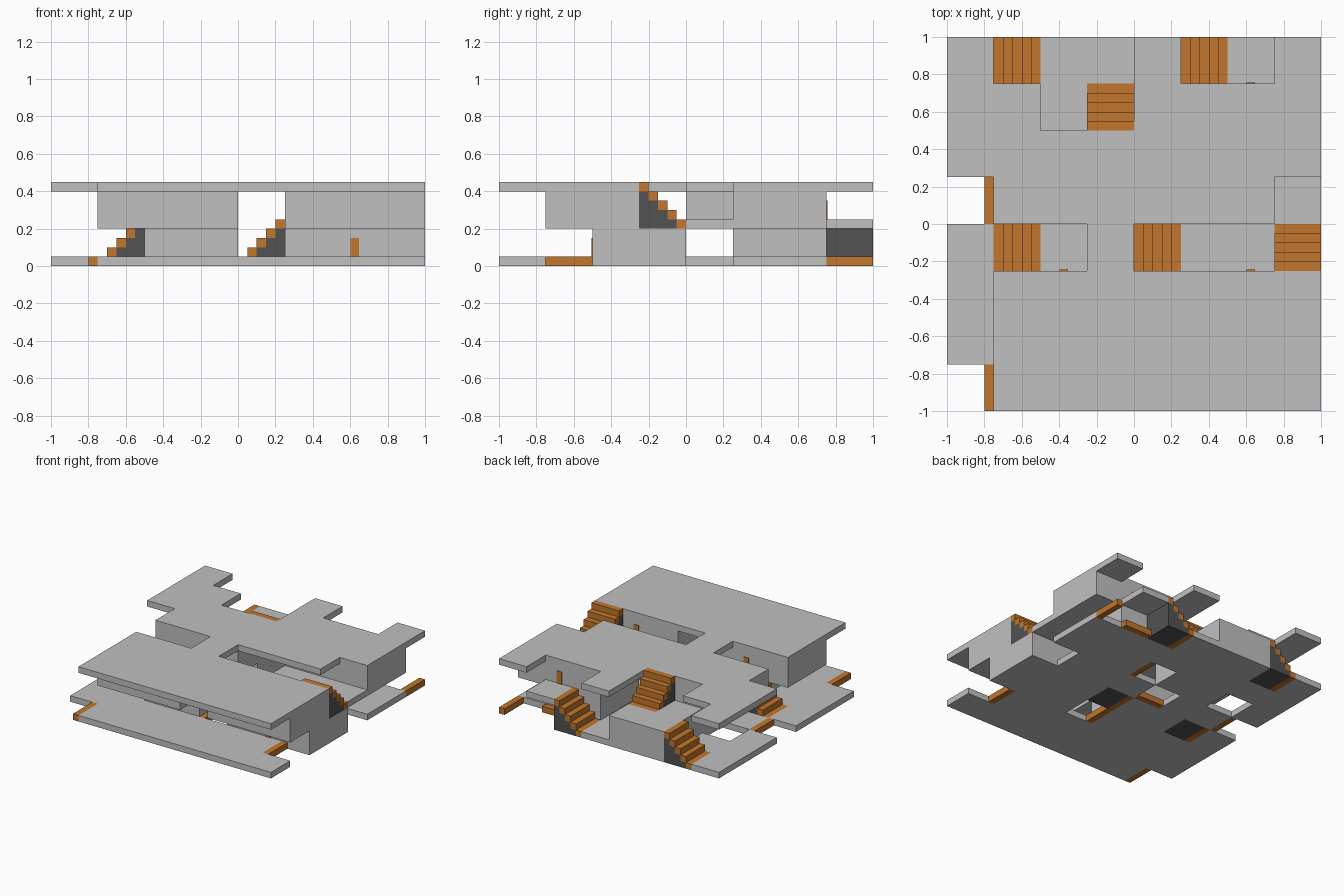
import bpy
import bmesh
from mathutils import Matrix, Vector

cube = bpy.data.objects.get("Cube")
if cube:
    bpy.data.objects.remove(cube, do_unlink=True)

CELL, STEP, STOREY = 0.25, 0.05, 0.2

# Storey plans, back row first.  # slab, B solid block, > stair up to +x,
# v stair up to -y, r / l / d single step on the +x / -x / -y side of a gap
PLANS = [
    ["#>BB#>dr",
     "##BB#BB#",
     "#.BBrBB#",
     "r##d###.",
     "#>BB>BBB",
     "##BBlBBB",
     "#######l",
     "r#######"],
    ["..##..#.",
     "..#v.BBB",
     ".BBB.BBB",
     ".BBB.###",
     "..##.##v",
     ".BBB.BBB",
     ".BBB.BBB",
     "........"],
    ["#...#..#",
     "##..####",
     "########",
     ".######.",
     "...#....",
     ".#######",
     ".#######",
     ".#######"],
]


def material(name, rgb):
    m = bpy.data.materials.new(name)
    m.use_nodes = True
    color = (*rgb, 1.0)
    m.diffuse_color = color
    m.node_tree.nodes["Principled BSDF"].inputs["Base Color"].default_value = color
    return m


GREY = material("light grey", (0.53, 0.53, 0.53))
ORANGE = material("orange", (0.54, 0.18, 0.025))
DARK = material("dark grey", (0.085, 0.085, 0.085))


def add_box(bm, lo, hi, mat=0):
    lo, hi = Vector(lo), Vector(hi)
    size = hi - lo
    matrix = Matrix.Translation((lo + hi) / 2) @ Matrix.Diagonal((*size, 1))
    verts = bmesh.ops.create_cube(bm, size=1, matrix=matrix)["verts"]
    for face in {f for v in verts for f in v.link_faces}:
        face.material_index = mat
    return verts


def finish(bm, name, mats):
    mesh = bpy.data.meshes.new(name)
    bm.to_mesh(mesh)
    bm.free()
    for m in mats:
        mesh.materials.append(m)
    obj = bpy.data.objects.new(name, mesh)
    bpy.context.collection.objects.link(obj)
    return obj


def cells(plan, symbols):
    for j, row in enumerate(reversed(plan)):
        for i, symbol in enumerate(row):
            if symbol in symbols:
                yield symbol, -1 + i * CELL, -1 + j * CELL


def merged_cells(name, plan, symbol, z, height):
    """Join neighbouring cells into one shell without inner faces."""
    bm = bmesh.new()
    for _, x, y in cells(plan, symbol):
        add_box(bm, (x, y, z), (x + CELL, y + CELL, z + height))
    if not bm.faces:
        bm.free()
        return
    bmesh.ops.remove_doubles(bm, verts=bm.verts, dist=0.001)
    # Faces between two cells share the same centre
    centres = {}
    for f in bm.faces:
        key = tuple(round(c * 1000) for c in f.calc_center_median())
        centres.setdefault(key, []).append(f)
    inner = [f for group in centres.values() if len(group) > 1 for f in group]
    # Some shared faces collapse into one face linked to four-sided edges
    bm.normal_update()
    if inner:
        bmesh.ops.delete(bm, geom=inner, context='FACES')
    bmesh.ops.dissolve_limit(bm, angle_limit=0.01, verts=bm.verts, edges=bm.edges)
    finish(bm, name, [GREY])


def place(bm, verts, symbol, x, y, z):
    """Turn a piece that rises to +x and move it to its cell."""
    angle = {'>': 0, 'r': 0, 'l': 3.14159265, 'v': -1.57079633, 'd': -1.57079633}[symbol]
    move = Matrix.Translation((x + CELL / 2, y + CELL / 2, z))
    bmesh.ops.transform(bm, matrix=move @ Matrix.Rotation(angle, 4, 'Z'), verts=verts)


def staircase(name, symbol, x, y, z):
    bm = bmesh.new()
    h = CELL / 2
    for k in range(5):
        x0 = -h + k * STEP
        add_box(bm, (x0, -h, k * STEP), (x0 + STEP, h, (k + 1) * STEP), 0)
        if k:  # dark support below the tread
            add_box(bm, (x0, -h, 0), (x0 + STEP, h, k * STEP), 1)
    place(bm, bm.verts[:], symbol, x, y, z)
    finish(bm, name, [ORANGE, DARK])


def edge_step(name, symbol, x, y, z):
    bm = bmesh.new()
    h = CELL / 2
    add_box(bm, (h - STEP, -h, 0), (h, h, STEP))
    place(bm, bm.verts[:], symbol, x, y, z)
    finish(bm, name, [ORANGE])


# Slabs, blocks and stairs of each storey
for level, plan in enumerate(PLANS):
    z = level * STOREY
    storey = ("ground", "middle", "roof")[level]
    merged_cells(storey + "_slab", plan, "#", z, STEP)
    merged_cells(storey + "_blocks", plan, "B", z, STOREY)
    for n, (s, x, y) in enumerate(cells(plan, ">v")):
        staircase(f"{storey}_stairs_{n + 1}", s, x, y, z)
    for n, (s, x, y) in enumerate(cells(plan, "rld")):
        edge_step(f"{storey}_edge_step_{n + 1}", s, x, y, z)

# Doors: x centre, wall y, floor z, facing
DOORS = [(0.625, -0.5, 0.05, -1), (0.625, 0.75, 0.25, 1),
         (0.625, -0.25, 0.25, 1), (-0.375, -0.25, 0.25, 1)]
for n, (x, y, z, side) in enumerate(DOORS):
    bm = bmesh.new()
    y0, y1 = sorted((y, y + side * 0.006))
    add_box(bm, (x - 0.024, y0, z), (x + 0.022, y1, z + 0.1))
    finish(bm, f"door_{n + 1}", [ORANGE])
